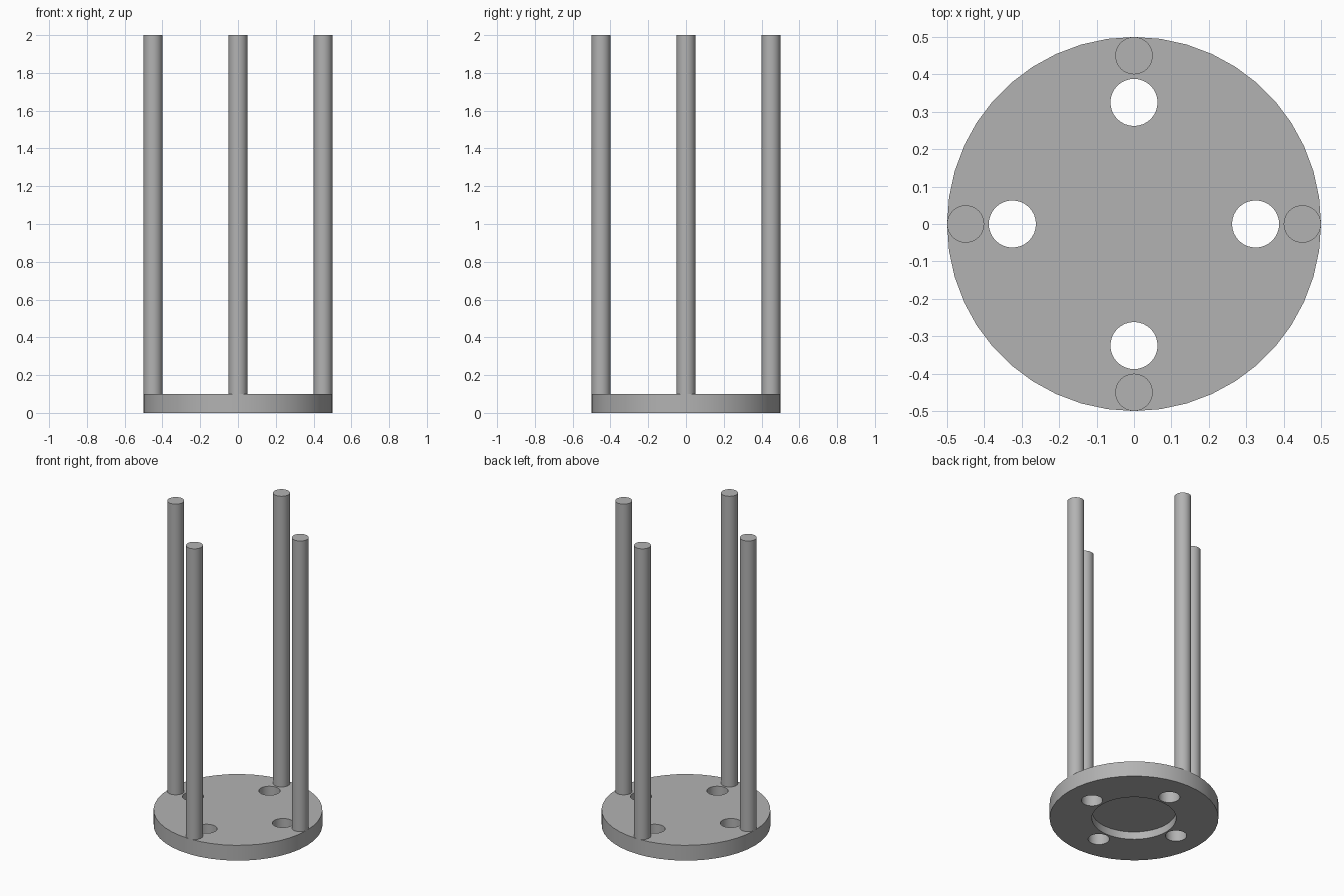
import bpy
import math

cube = bpy.data.objects.get("Cube")
if cube:
    bpy.data.objects.remove(cube, do_unlink=True)

# Plain grey finish
grey = bpy.data.materials.new("plain_grey")
grey.use_nodes = True
colour = (0.45, 0.45, 0.45, 1)
grey.diffuse_color = colour
grey.node_tree.nodes["Principled BSDF"].inputs["Base Color"].default_value = colour

BASE_TOP = 0.1
HEIGHT = 2.0


def cylinder(name, radius, bottom, top, x=0, y=0, sides=32):
    bpy.ops.mesh.primitive_cylinder_add(
        vertices=sides, radius=radius, depth=top - bottom,
        location=(x, y, (bottom + top) / 2))
    obj = bpy.context.object
    obj.name = obj.data.name = name
    obj.data.materials.append(grey)
    return obj


def cut(target, cutter):
    mod = target.modifiers.new("cut", "BOOLEAN")
    mod.operation = "DIFFERENCE"
    mod.solver = "EXACT"
    mod.object = cutter
    bpy.context.view_layer.objects.active = target
    bpy.ops.object.modifier_apply(modifier=mod.name)
    bpy.data.objects.remove(cutter, do_unlink=True)


def smooth(obj):
    bpy.ops.object.select_all(action="DESELECT")
    obj.select_set(True)
    bpy.context.view_layer.objects.active = obj
    bpy.ops.object.shade_smooth_by_angle(angle=math.radians(30))


# Round base with a shallow recess underneath
base = cylinder("base_disc", 0.5, 0, BASE_TOP, sides=44)
cut(base, cylinder("recess_cutter", 0.25, -0.05, 0.05, sides=44))

# Four through holes, each with a rod standing outside it
sides = {"left": (1, 0), "back": (0, 1), "right": (-1, 0), "front": (0, -1)}
for side, (dx, dy) in sides.items():
    cut(base, cylinder("hole_cutter", 0.063, -0.1, 0.2, 0.325 * dx, 0.325 * dy))
    smooth(cylinder(f"{side}_rod", 0.05, BASE_TOP, HEIGHT, 0.45 * dx, 0.45 * dy))

smooth(base)
